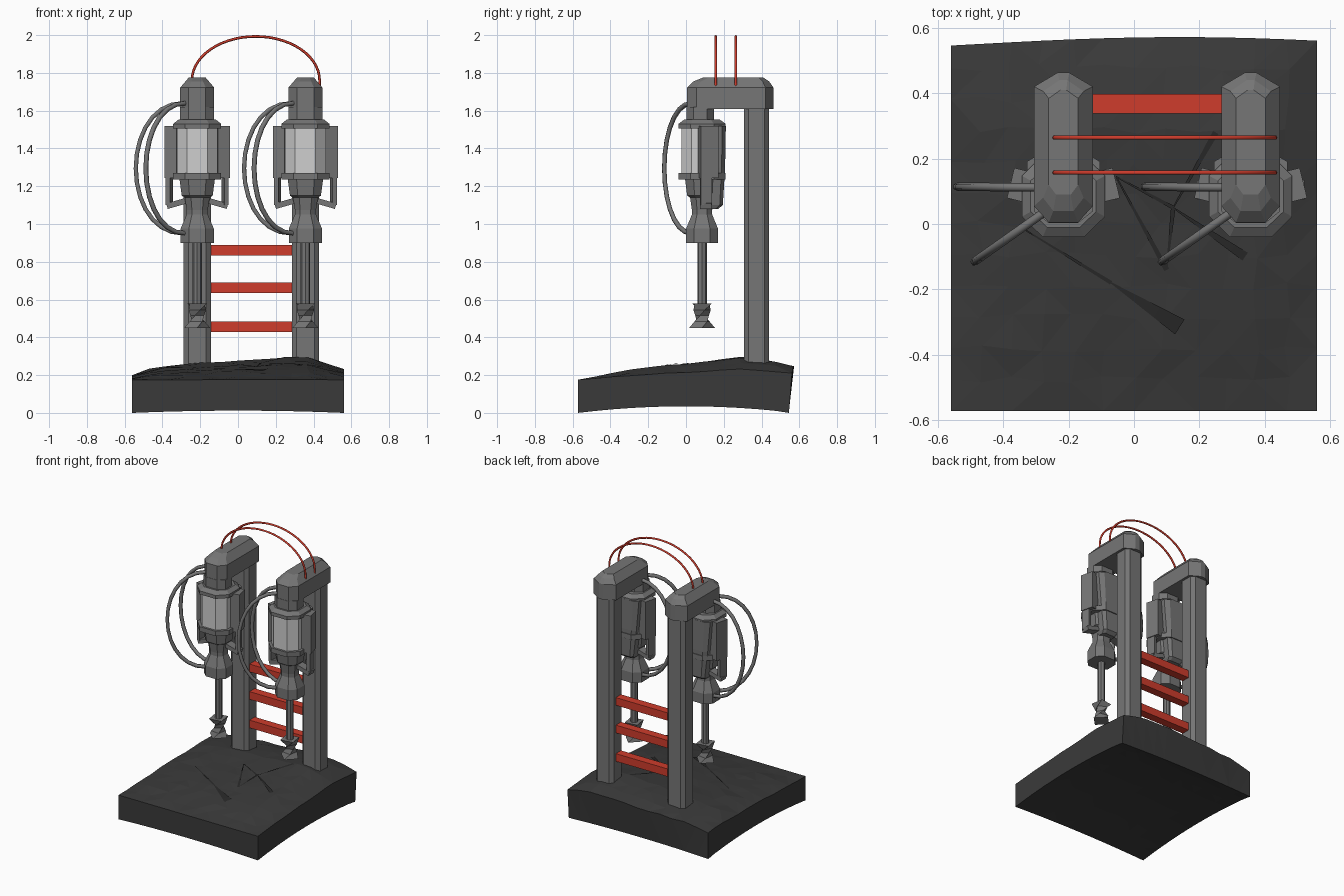
import bpy, bmesh, math, random
from mathutils import Vector, Matrix

random.seed(4)
cube = bpy.data.objects.get("Cube")
if cube:
    bpy.data.objects.remove(cube, do_unlink=True)


def material(name, rgb):
    m = bpy.data.materials.new(name)
    m.use_nodes = True
    m.diffuse_color = (*rgb, 1)
    m.node_tree.nodes["Principled BSDF"].inputs["Base Color"].default_value = (*rgb, 1)
    return m


STEEL = material("steel grey", (0.18, 0.18, 0.18))
LIGHT = material("light grey", (0.62, 0.62, 0.62))
RED = material("red paint", (0.62, 0.045, 0.025))
ROCK = material("dark rock", (0.042, 0.042, 0.042))
CRACK = material("crack black", (0.022, 0.022, 0.022))


def finish(name, bm, mat):
    bmesh.ops.recalc_face_normals(bm, faces=bm.faces)
    mesh = bpy.data.meshes.new(name)
    bm.to_mesh(mesh)
    bm.free()
    mesh.materials.append(mat)
    ob = bpy.data.objects.new(name, mesh)
    bpy.context.collection.objects.link(ob)
    return ob


def loft(name, rings, mat):
    """Skin a stack of equal point rings and cap both ends."""
    bm = bmesh.new()
    loops = [[bm.verts.new(p) for p in ring] for ring in rings]
    n = len(loops[0])
    for a, b in zip(loops, loops[1:]):
        for i in range(n):
            j = (i + 1) % n
            bm.faces.new((a[i], a[j], b[j], b[i]))
    bm.faces.new(loops[0])
    bm.faces.new(loops[-1])
    return finish(name, bm, mat)


def octagon(cx, cy, z, rx, ry, cut=0.5):
    """Box outline with chamfered corners."""
    quarter = [(1, 1 - cut), (1 - cut, 1)]
    pts = quarter + [(-x, y) for x, y in reversed(quarter)]
    pts += [(-x, -y) for x, y in pts]
    return [(cx + x * rx, cy + y * ry, z) for x, y in pts]


def ngon(cx, cy, z, r, n, turn=0.0):
    return [(cx + r * math.cos(turn + math.tau * i / n),
             cy + r * math.sin(turn + math.tau * i / n), z) for i in range(n)]


def box(name, centre, size, mat, angle=0.0, axis='Z'):
    bm = bmesh.new()
    m = Matrix.Translation(centre) @ Matrix.Rotation(angle, 4, axis) @ Matrix.Diagonal((*size, 1))
    bmesh.ops.create_cube(bm, size=1, matrix=m)
    return finish(name, bm, mat)


def hose(name, points, radius, mat):
    curve = bpy.data.curves.new(name, 'CURVE')
    curve.dimensions = '3D'
    curve.bevel_depth = radius
    curve.bevel_resolution = 1
    curve.use_fill_caps = True
    spline = curve.splines.new('POLY')
    spline.points.add(len(points) - 1)
    for sp, p in zip(spline.points, points):
        sp.co = (*p, 1)
    curve.materials.append(mat)
    ob = bpy.data.objects.new(name, curve)
    bpy.context.collection.objects.link(ob)


def interp(table, t):
    for (a, u), (b, v) in zip(table, table[1:]):
        if t <= b:
            return u + (v - u) * max(0, (t - a) / (b - a))
    return table[-1][1]


# Rocky ground slab: sculpted top and arched underside
ACROSS = [(-0.56, 0.2), (-0.43, 0.6), (0, 0.84), (0.3, 1), (0.42, 0.92), (0.56, 0.45)]
ALONG = [(-0.575, 0.175), (-0.3, 0.23), (0, 0.265), (0.3, 0.297), (0.45, 0.28), (0.57, 0.25)]


def ground(x, y):
    return 0.175 + interp(ACROSS, x) * (interp(ALONG, y) - 0.175)


N = 12
bm = bmesh.new()
layers = []
for top in (True, False):
    rows = []
    for j in range(N + 1):
        row = []
        for i in range(N + 1):
            u, v = 2 * i / N - 1, 2 * j / N - 1
            x, y = 0.56 * u, 0.572 * v
            if j == N:
                y = (0.55 + 0.022 * math.cos((u - 0.25) * 1.4)) if top else 0.545
            inside = 0 < i < N and 0 < j < N
            if top:
                z = ground(x, y) + (random.uniform(-0.005, 0.003) if j else 0)
            else:
                z = 0.05 * (1 - v * v) * (1 - 0.3 * u * u) + 0.012 * (1 - u * u)
            if inside:
                x += random.uniform(-0.012, 0.012)
                y += random.uniform(-0.012, 0.012)
            row.append(bm.verts.new((x, y, z)))
        rows.append(row)
    for j in range(N):
        for i in range(N):
            bm.faces.new((rows[j][i], rows[j][i + 1], rows[j + 1][i + 1], rows[j + 1][i]))
    layers.append(rows)
rims = [r[0] + [q[-1] for q in r[1:]] + r[-1][-2::-1] + [q[0] for q in r[-2:0:-1]] for r in layers]
for i in range(len(rims[0])):
    j = (i + 1) % len(rims[0])
    bm.faces.new((rims[0][i], rims[0][j], rims[1][j], rims[1][i]))
bmesh.ops.triangulate(bm, faces=bm.faces)
finish("ground_slab", bm, ROCK)

# Thin cracks lying on the slab: start, end, end width
for a, b, w in [((-0.33, -0.02), (-0.07, -0.18), 0.008), ((-0.07, -0.18), (0.14, -0.315), 0.05),
                ((-0.055, 0.145), (0.1, -0.14), 0.012), ((0.1, -0.14), (0.12, 0.05), 0.01),
                ((-0.055, 0.145), (0.12, 0.05), 0.008), ((0.12, 0.05), (0.34, -0.1), 0.025),
                ((0.12, 0.05), (0.25, 0.28), 0.015)]:
    a, b = Vector(a), Vector(b)
    side = (b - a).orthogonal().normalized()
    bm = bmesh.new()
    prev = None
    for k in range(7):
        p = a.lerp(b, k / 6)
        half = 0.002 + w * 0.5 * k / 6
        pair = [bm.verts.new((*q, ground(*q) + 0.003)) for q in (p - side * half, p + side * half)]
        if prev:
            bm.faces.new((prev[0], prev[1], pair[1], pair[0]))
        prev = pair
    finish("ground_crack", bm, CRACK)


# Twin drill towers
def head_ring(cx, z, w, front, back, cut):
    half = [(w * 0.5, front), (w, front + cut), (w, back - cut * 0.85), (w * 0.2, back)]
    pts = half + [(-x, y) for x, y in reversed(half)]
    return [(cx + x, y, z) for x, y in pts]


def tower(cx, tag):
    dy = 0.085
    loft(tag + "_column", [octagon(cx, 0.374, z, 0.072, 0.066, 0.35) for z in (0.2, 1.63)], STEEL)
    loft(tag + "_head", [head_ring(cx, 1.61, 0.09, 0.005, 0.463, 0.05),
                         head_ring(cx, 1.722, 0.09, 0.005, 0.463, 0.05),
                         head_ring(cx, 1.755, 0.062, 0.04, 0.44, 0.04),
                         head_ring(cx, 1.775, 0.045, 0.09, 0.41, 0.03)], STEEL)
    loft(tag + "_neck", [octagon(cx, 0.075, z, 0.09, 0.072) for z in (1.53, 1.62)], STEEL)
    # Motor: light drum between two flanges
    loft(tag + "_drum", [octagon(cx, dy, z, 0.108, 0.11) for z in (1.26, 1.52)], LIGHT)
    loft(tag + "_top_flange", [octagon(cx, dy, 1.505, 0.127, 0.125),
                               octagon(cx, dy, 1.53, 0.127, 0.125),
                               octagon(cx, dy, 1.552, 0.1, 0.095)], STEEL)
    loft(tag + "_lower_flange", [octagon(cx, dy, z, 0.127, 0.125) for z in (1.235, 1.27)], STEEL)
    # Rear housing with tapered tail
    loft(tag + "_rear_housing", [octagon(cx, 0.125, 1.08, 0.05, 0.045, 0.3),
                                 octagon(cx, 0.14, 1.1, 0.06, 0.055, 0.3),
                                 octagon(cx, 0.145, 1.3, 0.09, 0.062, 0.3),
                                 octagon(cx, 0.145, 1.52, 0.112, 0.066, 0.3)], STEEL)
    # Gearbox and chuck
    loft(tag + "_chuck", [octagon(cx, dy, z, r, r * 0.96) for z, r in
                          ((0.9, 0.088), (0.975, 0.088), (1.05, 0.056), (1.075, 0.056),
                           (1.14, 0.066), (1.15, 0.082), (1.24, 0.094))], STEEL)
    loft(tag + "_rod", [ngon(cx, dy, z, 0.025, 8) for z in (0.54, 0.91)], STEEL)
    # Twisted cutter: each level turns an eighth
    loft(tag + "_drill_bit", [ngon(cx, dy, z, r, 4, k * math.pi / 5) for k, (z, r) in
                              enumerate(((0.45, 0.068), (0.485, 0.048), (0.515, 0.038),
                                         (0.545, 0.048), (0.58, 0.066)))], STEEL)
    # Side pods and grab handles
    for s in (-1, 1):
        box(tag + "_side_pod", (cx + s * 0.13, 0.118, 1.38), (0.065, 0.095, 0.275), STEEL, s * 0.24)
        box(tag + "_handle_upright", (cx + s * 0.148, 0.105, 1.18), (0.024, 0.06, 0.16), STEEL, s * 0.24)
        box(tag + "_handle_arm", (cx + s * 0.112, 0.105, 1.108), (0.1, 0.06, 0.03), STEEL, s * 0.28, 'Y')
    # Feed hoses bowing out to the side
    for (x0, y0), (x1, y1) in (((-0.07, 0.112), (-0.325, 0.114)), ((-0.06, 0.035), (-0.272, -0.115))):
        arc = []
        for k in range(15):
            t = math.pi * k / 14
            f = math.sin(t) ** 0.9 if 0 < k < 14 else 0
            arc.append((cx + x0 + (x1 - x0) * f, y0 + (y1 - y0) * f, 1.295 + 0.345 * math.cos(t)))
        hose(tag + "_feed_hose", arc, 0.013, STEEL)


tower(-0.216, "right")
tower(0.357, "left")

# Cross braces between the columns
for z in (0.862, 0.662, 0.455):
    box("cross_brace", (0.07, 0.368, z), (0.45, 0.06, 0.056), RED)

# Red power cables arching over the top
for y in (0.157, 0.264):
    arc = [(0.094 - 0.338 * math.cos(math.pi * k / 28), y,
            1.76 + 0.233 * math.sin(math.pi * k / 28)) for k in range(29)]
    arc = [(arc[0][0], y, 1.72)] + arc + [(arc[-1][0], y, 1.72)]
    hose("power_cable", arc, 0.007, RED)
